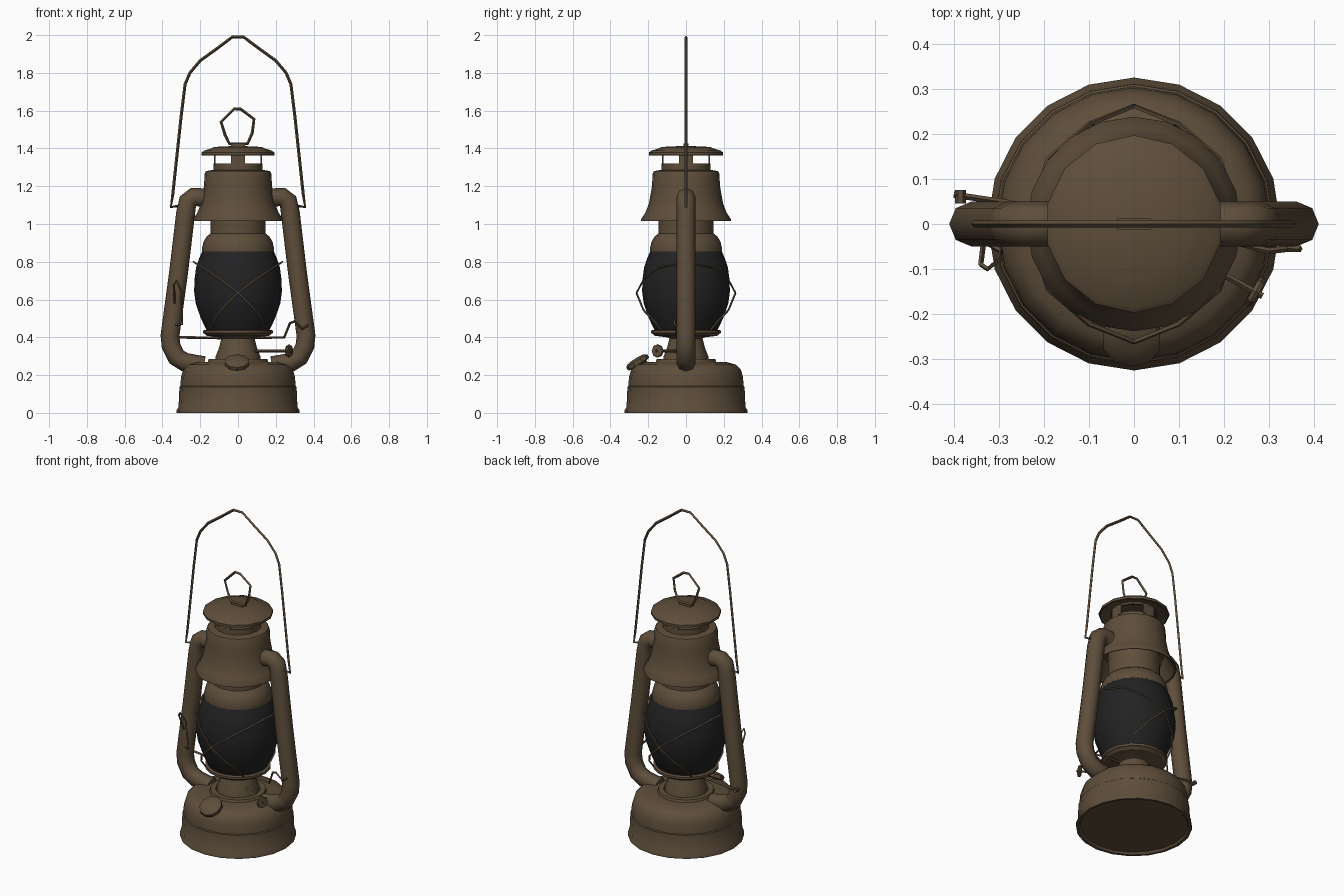
import bpy, bmesh, math
from mathutils import Vector, Matrix

if "Cube" in bpy.data.objects:
    bpy.data.objects.remove(bpy.data.objects["Cube"])


def material(name, rgb):
    m = bpy.data.materials.new(name)
    m.diffuse_color = (*rgb, 1)
    m.use_nodes = True
    m.node_tree.nodes["Principled BSDF"].inputs["Base Color"].default_value = m.diffuse_color
    return m


BROWN = material("aged brown metal", (0.112, 0.076, 0.043))
BLACK = material("sooty glass", (0.016, 0.016, 0.017))


def smooth(ob, angle=35):
    bpy.ops.object.select_all(action='DESELECT')
    ob.select_set(True)
    bpy.context.view_layer.objects.active = ob
    bpy.ops.object.shade_smooth_by_angle(angle=math.radians(angle))


def mesh_object(name, bm, mat):
    bmesh.ops.recalc_face_normals(bm, faces=bm.faces)
    me = bpy.data.meshes.new(name)
    bm.to_mesh(me)
    bm.free()
    me.materials.append(mat)
    ob = bpy.data.objects.new(name, me)
    bpy.context.collection.objects.link(ob)
    smooth(ob)
    return ob


def lathe(name, profile, mat=BROWN, sides=20, matrix=None, closed=False):
    """Spin (radius, height) points about z; closed joins last point to first."""
    bm = bmesh.new()
    rings = []
    for r, z in profile:
        if r == 0:
            rings.append([bm.verts.new((0, 0, z))])
        else:
            rings.append([bm.verts.new((r * math.sin(2 * math.pi * i / sides),
                                        r * math.cos(2 * math.pi * i / sides), z))
                          for i in range(sides)])
    pairs = list(zip(rings, rings[1:]))
    if closed:
        pairs.append((rings[-1], rings[0]))
    for a, b in pairs:
        for i in range(sides):
            j = (i + 1) % sides
            if len(a) == 1:
                bm.faces.new((a[0], b[i], b[j]))
            elif len(b) == 1:
                bm.faces.new((a[i], a[j], b[0]))
            else:
                bm.faces.new((a[i], a[j], b[j], b[i]))
    if matrix:
        bm.transform(matrix)
    return mesh_object(name, bm, mat)


def tube(name, points, radius, res=1, cyclic=False, mat=BROWN):
    """Round bar along a list of points."""
    cu = bpy.data.curves.new(name, 'CURVE')
    cu.dimensions = '3D'
    cu.bevel_depth = radius
    cu.bevel_resolution = res
    cu.use_fill_caps = True
    sp = cu.splines.new('POLY')
    sp.points.add(len(points) - 1)
    for p, co in zip(sp.points, points):
        p.co = (*co, 1)
    sp.use_cyclic_u = cyclic
    ob = bpy.data.objects.new(name, cu)
    bpy.context.collection.objects.link(ob)
    bpy.ops.object.select_all(action='DESELECT')
    ob.select_set(True)
    bpy.context.view_layer.objects.active = ob
    bpy.ops.object.convert(target='MESH')
    ob = bpy.context.object
    ob.data.materials.clear()
    ob.data.materials.append(mat)
    smooth(ob, 50)
    return ob


# Fuel tank with foot rim, seam and raised top ring
lathe("fuel_tank", [(0, 0.015), (0.30, 0.012), (0.31, 0), (0.325, 0), (0.325, 0.015),
                    (0.315, 0.03), (0.31, 0.138), (0.305, 0.142), (0.302, 0.19),
                    (0.29, 0.23), (0.265, 0.255), (0.22, 0.268), (0.16, 0.27),
                    (0.155, 0.284), (0.125, 0.284), (0.12, 0.27), (0, 0.27)])

# Burner cone and globe gallery
lathe("burner", [(0, 0.26), (0.122, 0.26), (0.118, 0.30), (0.10, 0.345), (0.088, 0.395),
                 (0.10, 0.40), (0.165, 0.408), (0.178, 0.42), (0.185, 0.422),
                 (0.185, 0.436), (0.17, 0.44), (0, 0.44)], sides=16)

# Glass globe
lathe("globe", [(0, 0.435), (0.165, 0.435), (0.178, 0.46), (0.20, 0.51), (0.224, 0.58),
                (0.232, 0.64), (0.231, 0.70), (0.222, 0.77), (0.205, 0.82),
                (0.187, 0.86), (0, 0.865)], BLACK)

# Collar on the globe and chimney
lathe("chimney_collar", [(0, 0.855), (0.19, 0.855), (0.19, 0.875), (0.183, 0.905),
                         (0.165, 0.935), (0.146, 0.95), (0.144, 1.12), (0, 1.12)])

# Flared hood, hollow underneath
lathe("hood", [(0.14, 1.11), (0.17, 1.11), (0.195, 1.06), (0.228, 1.018), (0.238, 1.015),
               (0.238, 1.025), (0.215, 1.06), (0.196, 1.11), (0.187, 1.16),
               (0.18, 1.20), (0.177, 1.265), (0.17, 1.28), (0.13, 1.287), (0, 1.287)])

# Vent neck: lower ring, four posts, upper ring
for label, z0, z1 in (("lower", 1.28, 1.32), ("upper", 1.366, 1.385)):
    lathe(label + "_vent_ring", [(0.13, z0), (0.13, z1), (0.12, z1), (0.12, z0)],
          sides=16, closed=True)
for k in range(4):
    bm = bmesh.new()
    bmesh.ops.create_cube(bm, size=1, matrix=Matrix.Rotation(k * math.pi / 2, 4, 'Z')
                          @ Matrix.Translation((0, -0.124, 1.343))
                          @ Matrix.Diagonal((0.076, 0.008, 0.06, 1)))
    mesh_object("vent_post", bm, BROWN)

# Chimney cap
lathe("chimney_cap", [(0, 1.378), (0.15, 1.378), (0.19, 1.362), (0.197, 1.364),
                      (0.197, 1.378), (0.185, 1.388), (0.145, 1.40), (0.13, 1.408),
                      (0, 1.414)], sides=14)

# Top lifting ring with its bracket
tube("lift_ring", [(-0.045, 0, 1.425), (-0.068, 0, 1.47), (-0.09, 0, 1.54), (-0.02, 0, 1.61),
                   (0.015, 0, 1.608), (0.085, 0, 1.555), (0.075, 0, 1.48), (0.05, 0, 1.425)],
     0.008, 0, cyclic=True)
bm = bmesh.new()
bmesh.ops.create_cube(bm, size=1, matrix=Matrix.Translation((0, 0, 1.415))
                      @ Matrix.Diagonal((0.075, 0.024, 0.02, 1)))
mesh_object("ring_bracket", bm, BROWN)

# Side air tubes
for s, side in ((-1, "left"), (1, "right")):
    tube(side + "_air_tube",
         [(s * x, 0, z) for x, z in ((0.14, 1.12), (0.19, 1.14), (0.235, 1.143),
                                     (0.265, 1.12), (0.277, 1.06), (0.315, 0.74),
                                     (0.36, 0.41), (0.355, 0.355), (0.325, 0.295),
                                     (0.28, 0.268), (0.18, 0.25))], 0.05, 2)

# Carrying bail with hooked ends
half = [(0.29, 1.10), (0.355, 1.09), (0.345, 1.16), (0.30, 1.58), (0.28, 1.74),
        (0.255, 1.80), (0.20, 1.865), (0.11, 1.93), (0.03, 1.99)]
tube("carrying_bail", [(-x, 0, z) for x, z in half] + [(x, 0, z) for x, z in half[::-1]],
     0.008, 0)

# Globe guard wires crossing at front and back
for s in (-1, 1):
    front = [(s * 0.236, 0, 0.80), (s * 0.19, -0.145, 0.77), (s * 0.10, -0.222, 0.71),
             (0, -0.262, 0.635), (-s * 0.09, -0.225, 0.545), (-s * 0.135, -0.165, 0.48),
             (-s * 0.13, -0.13, 0.435)]
    for f in (1, -1):
        tube("guard_wire", [(x, f * y, z) for x, y, z in front], 0.0055, 0)

# Globe lifting rod with crank
tube("lifting_rod", [(-0.40, 0.065, 0.40), (-0.30, 0.05, 0.40), (0, 0.0, 0.395),
                     (0.245, -0.045, 0.40), (0.275, -0.055, 0.475), (0.30, -0.06, 0.485),
                     (0.34, -0.055, 0.445), (0.37, -0.055, 0.465)], 0.007, 0)
tube("rod_end", [(-0.385, 0.075, 0.40), (-0.385, 0.045, 0.40)], 0.012, 1)

# Lever wire beside the left tube
tube("lever_wire", [(-0.335, -0.05, 0.58), (-0.34, -0.09, 0.68), (-0.325, -0.10, 0.70),
                    (-0.30, -0.08, 0.645), (-0.295, -0.06, 0.47), (-0.33, -0.04, 0.465)],
     0.006, 0)

# Wick adjuster shaft and knob
axis = Vector((0.2, -0.11, 0)).normalized()
tube("wick_shaft", [(0.06, -0.035, 0.328), (0.285, -0.16, 0.328)], 0.007, 0)
turn = axis.to_track_quat('Z', 'Y').to_matrix().to_4x4()
lathe("wick_knob", [(0, -0.008), (0.032, -0.008), (0.036, 0), (0.032, 0.008), (0, 0.008)],
      sides=8, matrix=Matrix.Translation((0.27, -0.15, 0.328)) @ turn)

# Tilted filler neck and cap
lathe("filler_cap", [(0, -0.05), (0.045, -0.05), (0.045, 0.005), (0.066, 0.01),
                     (0.066, 0.03), (0.05, 0.04), (0.02, 0.044), (0, 0.044)], sides=10,
      matrix=Matrix.Translation((-0.005, -0.245, 0.25)) @ Matrix.Rotation(math.radians(32), 4, 'X'))
